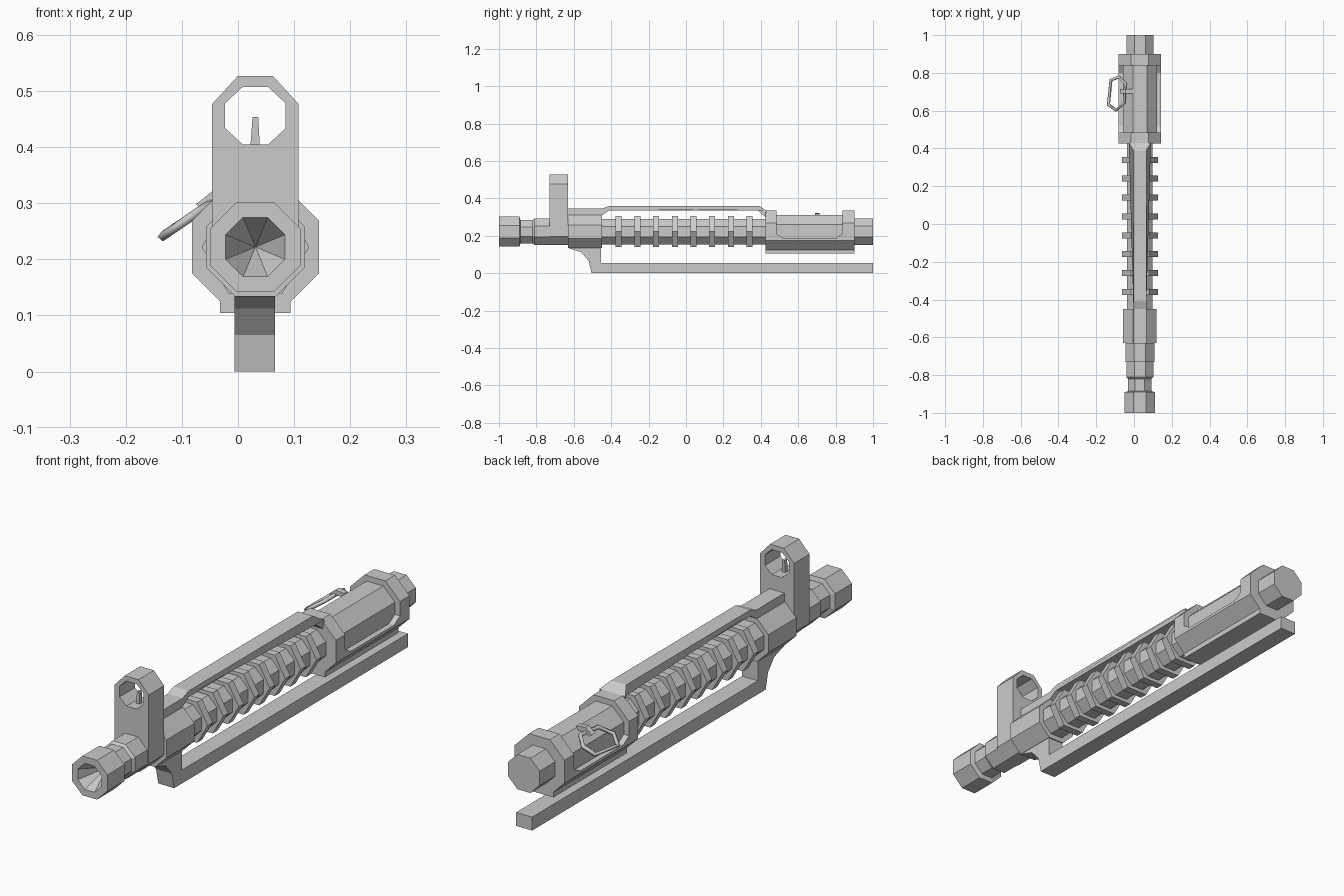
import bpy, bmesh
from math import pi, cos, sin

if "Cube" in bpy.data.objects:
    bpy.data.objects.remove(bpy.data.objects["Cube"])

CX, CZ = 0.031, 0.222   # barrel axis


def finish(name, bm):
    bmesh.ops.recalc_face_normals(bm, faces=bm.faces[:])
    me = bpy.data.meshes.new(name)
    bm.to_mesh(me)
    bm.free()
    ob = bpy.data.objects.new(name, me)
    bpy.context.collection.objects.link(ob)
    return ob


def lathe(name, rings, n=8):
    """Flat-topped n-gon rings (y, apothem) lofted along the barrel axis."""
    bm = bmesh.new()
    off = pi / 8 if n == 8 else 0
    loops = []
    for y, ap in rings:
        r = ap / cos(pi / n)
        loops.append([bm.verts.new((CX + r * cos(off + 2 * pi * i / n), y,
                                    CZ + r * sin(off + 2 * pi * i / n))) for i in range(n)])
    for a, b in zip(loops, loops[1:]):
        for i in range(n):
            j = (i + 1) % n
            bm.faces.new((a[i], a[j], b[j], b[i]))
    bm.faces.new(loops[0])
    bm.faces.new(loops[-1])
    return finish(name, bm)


def prism(name, pts, axis, lo, hi):
    """Extrude a profile along x (points are y,z) or y (points are x,z)."""
    bm = bmesh.new()
    place = (lambda p, t: (t, p[0], p[1])) if axis == 'x' else (lambda p, t: (p[0], t, p[1]))
    a = [bm.verts.new(place(p, lo)) for p in pts]
    b = [bm.verts.new(place(p, hi)) for p in pts]
    bm.faces.new(a)
    bm.faces.new(b)
    for i in range(len(pts)):
        j = (i + 1) % len(pts)
        bm.faces.new((a[i], a[j], b[j], b[i]))
    return finish(name, bm)


def cut(ob, cutter):
    m = ob.modifiers.new("cut", 'BOOLEAN')
    m.operation, m.solver, m.object = 'DIFFERENCE', 'EXACT', cutter
    bpy.context.view_layer.objects.active = ob
    bpy.ops.object.modifier_apply(modifier=m.name)
    bpy.data.objects.remove(cutter)


# Barrel with conical bore, muzzle, gas block and rear plug
lathe("barrel", [(-0.89, 0.001), (-1, 0.053), (-1, 0.08), (-0.89, 0.08), (-0.885, 0.062),
                 (-0.82, 0.062), (-0.81, 0.071), (-0.63, 0.071), (-0.63, 0.088),
                 (-0.45, 0.088), (-0.45, 0.068), (0.45, 0.068)])
lathe("rear_plug", [(0.85, 0.071), (1.0, 0.071)])

# Hexagonal cooling fins
for k in range(8):
    y = -0.36 + 0.1 * k
    lathe(f"cooling_fin_{k + 1}", [(y - 0.016, 0.083), (y + 0.016, 0.083)], 6)

# Front sight tower with octagonal hole and pin
half = [(0.031, 0.527), (0.077, 0.477), (0.077, 0.195), (0.032, 0.150)]
sight = prism("front_sight", [(CX + x, z) for x, z in half] +
              [(CX - x, z) for x, z in reversed(half)], 'y', -0.73, -0.63)
hole = [(CX + sx * x, 0.456 + sz * z) for sx, sz, x, z in
        ((1, 1, .023, .051), (1, 1, .054, .022), (1, -1, .054, .022), (1, -1, .023, .051),
         (-1, -1, .023, .051), (-1, -1, .054, .022), (-1, 1, .054, .022), (-1, 1, .023, .051))]
cut(sight, prism("sight_hole_cutter", hole, 'y', -0.8, -0.55))
prism("sight_pin", [(0.022, 0.40), (0.039, 0.40), (0.036, 0.454), (0.026, 0.454)],
      'y', -0.688, -0.672)

# Upper rail, flared where it meets the receiver
rail = prism("upper_rail", [(-0.63, 0.29), (-0.63, 0.345), (-0.45, 0.345), (-0.41, 0.36),
                            (0.39, 0.36), (0.43, 0.335), (0.43, 0.295), (0.385, 0.335),
                            (-0.41, 0.335), (-0.45, 0.31), (-0.45, 0.29)], 'x', CX - 0.034, CX + 0.034)
for v in rail.data.vertices:
    if v.co.y > 0.42:
        v.co.x = CX + (0.058 if v.co.x > CX else -0.058)

# Lower bar and its curved bracket
prism("lower_bar", [(-0.63, 0.15), (-0.63, 0.135), (-0.56, 0.112), (-0.52, 0.065), (-0.505, 0),
                    (1, 0), (1, 0.055), (-0.455, 0.055), (-0.455, 0.15)], 'x', -0.006, 0.066)

# Receiver shell with open window, inner tube and belly plate
shell = lathe("receiver_shell", [(0.425, 0.113), (0.90, 0.113)])
cut(shell, prism("window_cutter", [(0.485, 0.4), (0.485, 0.21), (0.52, 0.187), (0.80, 0.187),
                                   (0.838, 0.21), (0.838, 0.4)], 'x', -0.3, 0.3))
lathe("receiver_tube", [(0.45, 0.09), (0.88, 0.09)])
prism("belly_plate", [(-0.032, 0.104), (0.094, 0.104), (0.094, 0.135), (-0.032, 0.135)],
      'y', 0.425, 0.90)

# Sling ring hanging on the left, with its staple
cu = bpy.data.curves.new("sling_ring", 'CURVE')
cu.dimensions = '3D'
cu.bevel_depth, cu.bevel_resolution = 0.009, 0
ring = [(-0.080, 0.778), (-0.045, 0.745), (-0.052, 0.64), (-0.095, 0.602), (-0.135, 0.632), (-0.122, 0.762)]
sp = cu.splines.new('POLY')
sp.points.add(len(ring) - 1)
for p, (x, y) in zip(sp.points, ring):
    p.co = (x, y, 0.302 + 0.68 * (x + 0.045), 1)
sp.use_cyclic_u = True
bpy.context.collection.objects.link(bpy.data.objects.new("sling_ring", cu))
prism("sling_staple", [(-0.075, 0.298), (-0.062, 0.289), (-0.042, 0.303), (-0.01, 0.300),
                       (-0.005, 0.318), (-0.045, 0.322)], 'y', 0.69, 0.714)
